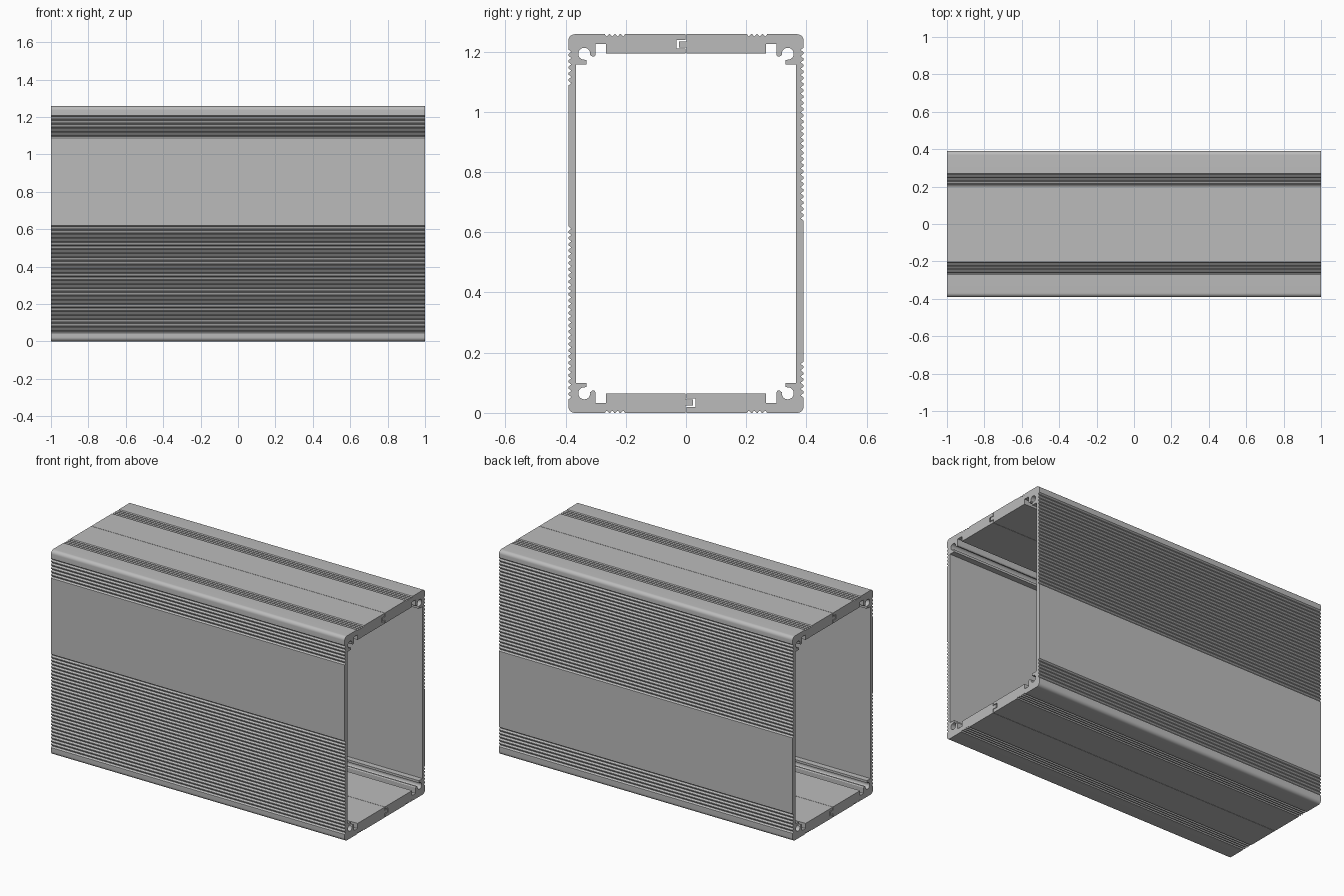
import bpy, bmesh
from math import cos, sin, radians, pi
from mathutils import Matrix, Vector

cube = bpy.data.objects.get("Cube")
if cube:
    bpy.data.objects.remove(cube)

LENGTH, HALF_W, HEIGHT = 2.0, 0.391, 1.258
GAP = 0.001          # half of the seam between the shells
RADIUS = 0.022       # outer corner rounding

metal = bpy.data.materials.new("grey aluminium")
metal.use_nodes = True
grey = (0.5, 0.5, 0.5, 1)
metal.diffuse_color = grey
metal.node_tree.nodes["Principled BSDF"].inputs["Base Color"].default_value = grey


def arc(cy, cz, r, start, end, steps):
    """Points on an arc, angles in degrees."""
    angles = [radians(start + (end - start) * i / steps) for i in range(steps + 1)]
    return [(cy + r * cos(a), cz + r * sin(a)) for a in angles]


def grooves(start, end, inward, count, depth):
    """A run of small V grooves along a straight line."""
    a, b, n = Vector(start), Vector(end), Vector(inward)
    step = (b - a) / count
    points = []
    for i in range(count):
        for along, deep in ((0.12, 0), (0.45, 1), (0.55, 1), (0.88, 0)):
            points.append(tuple(a + step * (i + along) + n * depth * deep))
    return points


def flip(points):
    """Mirror a contour from top to bottom, reversing its order."""
    return [(y, HEIGHT - z) for y, z in reversed(points)]


# Top edge and upper outer corner, running from the seam to the front wall
top_outer = ([(-GAP, HEIGHT)]
             + grooves((-0.2, HEIGHT), (-0.272, HEIGHT), (0, -1), 4, 0.007)
             + arc(RADIUS - HALF_W, HEIGHT - RADIUS, RADIUS, 90, 180, 8))

# Ribbed bands on the front wall
wall_outer = (grooves((-HALF_W, 1.21), (-HALF_W, 1.085), (1, 0), 6, 0.009)
              + grooves((-HALF_W, 0.622), (-HALF_W, 0.042), (1, 0), 28, 0.009))

# Inner corner: ledge, open screw channel, lip and slot
top_inner = ([(-0.365, 1.158), (-0.33, 1.158), (-0.33, 1.172)]
             + arc(-0.338, 1.193, 0.02, 250, -10, 18)
             + [(-0.312, 1.184), (-0.304, 1.184), (-0.3, 1.19),
                (-0.3, 1.225), (-0.265, 1.225), (-0.265, 1.194), (-GAP, 1.194)])

# Interlocking joint: tongue at the bottom, socket at the top
tongue = [(-GAP, 0.024), (0.024, 0.024), (0.024, 0.044), (-GAP, 0.044)]
socket = [(-GAP, 1.21), (-0.032, 1.21), (-0.032, 1.238), (-GAP, 1.238)]

profile = (top_outer + wall_outer + flip(top_outer) + tongue
           + flip(top_inner) + top_inner + socket)


def extrude_shell(name, turned):
    """Extrude the shell profile along x; the back shell is turned half a circle."""
    bm = bmesh.new()
    face = bm.faces.new([bm.verts.new((-LENGTH / 2, y, z)) for y, z in profile])
    result = bmesh.ops.extrude_face_region(bm, geom=[face], use_keep_orig=True)
    moved = [v for v in result["geom"] if isinstance(v, bmesh.types.BMVert)]
    bmesh.ops.translate(bm, verts=moved, vec=(LENGTH, 0, 0))
    if turned:
        bmesh.ops.rotate(bm, verts=bm.verts, cent=(0, 0, HEIGHT / 2),
                         matrix=Matrix.Rotation(pi, 3, 'X'))
    bmesh.ops.recalc_face_normals(bm, faces=bm.faces)
    mesh = bpy.data.meshes.new(name)
    bm.to_mesh(mesh)
    bm.free()
    mesh.materials.append(metal)
    obj = bpy.data.objects.new(name, mesh)
    bpy.context.collection.objects.link(obj)
    bpy.ops.object.select_all(action='DESELECT')
    obj.select_set(True)
    bpy.context.view_layer.objects.active = obj
    bpy.ops.object.shade_smooth_by_angle(angle=radians(25))


extrude_shell("front_shell", False)
extrude_shell("back_shell", True)
